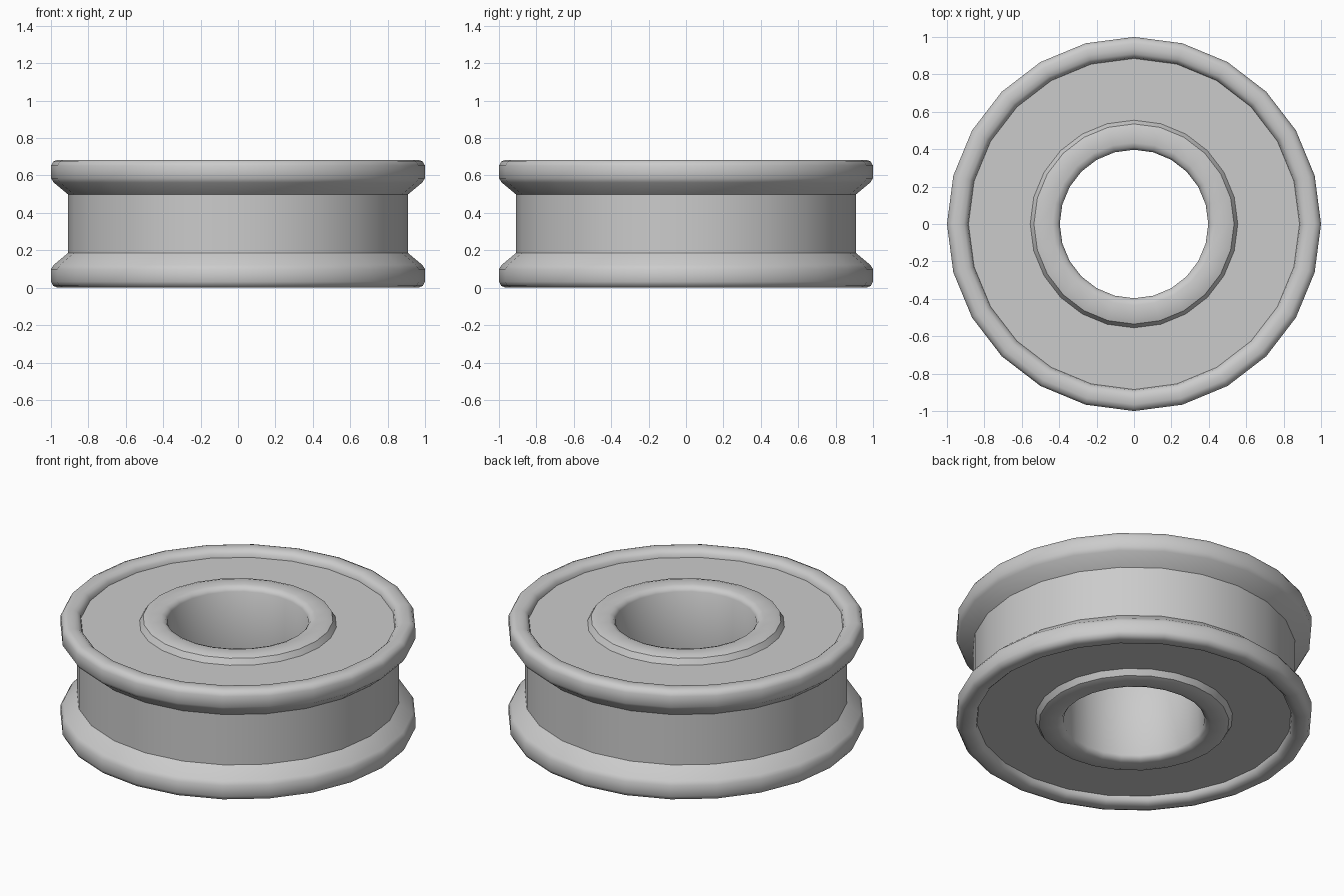
import bpy, bmesh
from math import radians, cos, sin, pi

if "Cube" in bpy.data.objects:
    bpy.data.objects.remove(bpy.data.objects["Cube"])

H = 0.684
SIDES = 24


def lathe(name, half):
    """Revolve a top-half (radius, z) profile, mirrored about mid height, into a closed ring."""
    prof = half + [(r, H - z) for r, z in reversed(half)]
    bm = bmesh.new()
    rings = [[bm.verts.new((r * cos(2 * pi * i / SIDES), r * sin(2 * pi * i / SIDES), z))
              for i in range(SIDES)] for r, z in prof]
    for a, b in zip(rings, rings[1:] + rings[:1]):
        for i in range(SIDES):
            j = (i + 1) % SIDES
            bm.faces.new((a[i], a[j], b[j], b[i]))
    bmesh.ops.recalc_face_normals(bm, faces=bm.faces)
    me = bpy.data.meshes.new(name)
    bm.to_mesh(me)
    bm.free()
    ob = bpy.data.objects.new(name, me)
    bpy.context.collection.objects.link(ob)
    bpy.ops.object.select_all(action='DESELECT')
    ob.select_set(True)
    bpy.context.view_layer.objects.active = ob
    bpy.ops.object.shade_smooth_by_angle(angle=radians(38))
    return ob


# One-piece grooved wheel: bore, rounded hub, recessed web, rounded flange, groove
lathe("grooved_wheel", [
    (0.397, 0.655), (0.410, 0.675), (0.435, H), (0.505, H), (0.535, 0.674), (0.555, 0.640),
    (0.885, 0.640), (0.890, 0.662), (0.910, 0.680), (0.935, H), (0.965, H),
    (0.988, 0.674), (1.000, 0.652), (1.000, 0.585), (0.985, 0.562), (0.908, 0.498),
])
